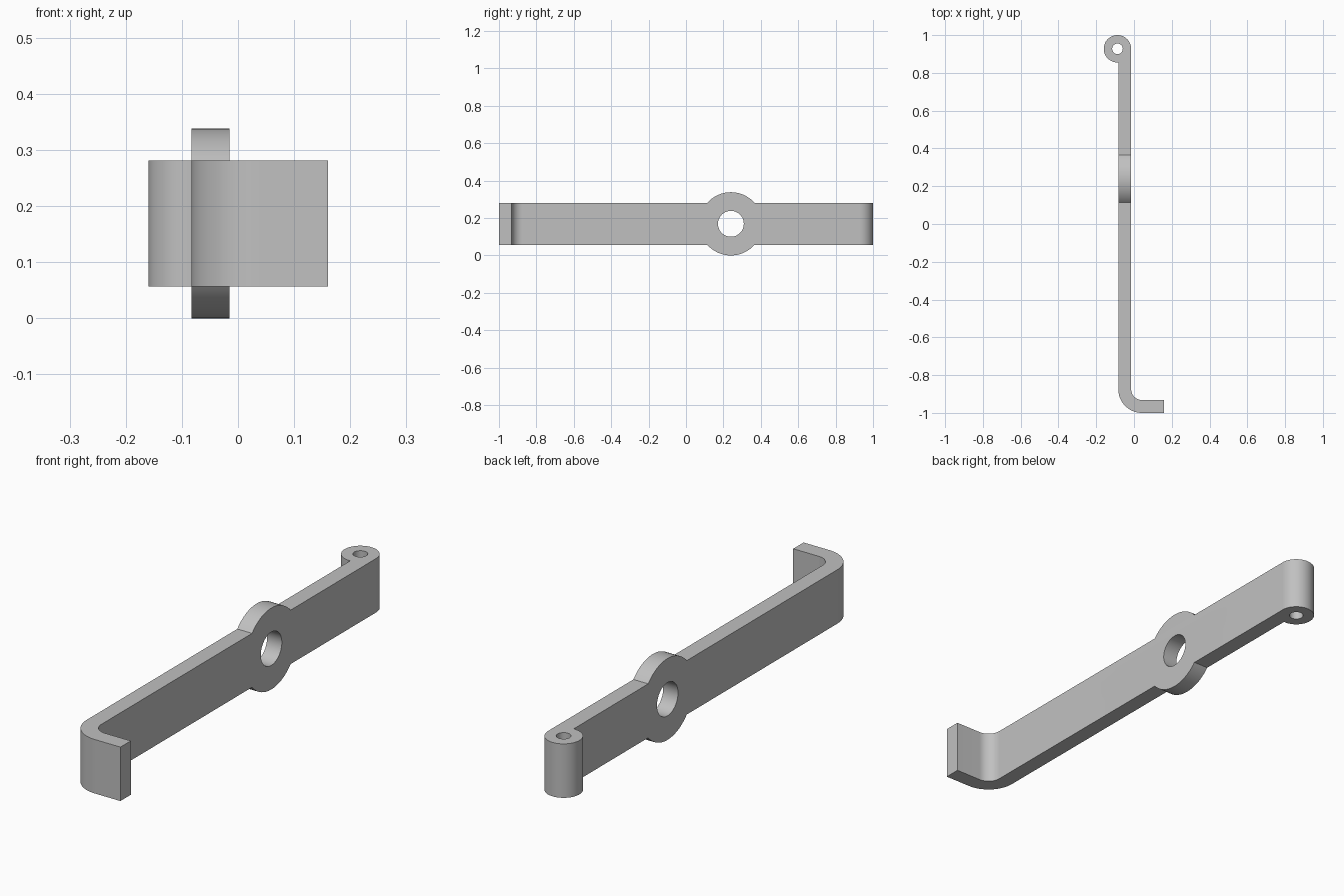
import bpy, bmesh
from math import sin, cos, pi, radians, acos
from mathutils import Matrix

cube = bpy.data.objects.get("Cube")
if cube:
    bpy.data.objects.remove(cube, do_unlink=True)

grey = bpy.data.materials.new("plain grey")
grey.use_nodes = True
colour = (0.53, 0.53, 0.53, 1)
grey.diffuse_color = colour
grey.node_tree.nodes["Principled BSDF"].inputs["Base Color"].default_value = colour

# Main dimensions
left, right = -0.083, -0.015            # faces of the upright strip
thick = right - left
low, high = 0.057, 0.281                # strip edges
mid_z = (low + high) / 2
eye_r, eye_hole = 0.0725, 0.028
eye_x, eye_y = right - eye_r, 1 - eye_r
boss_r, boss_hole, boss_y = mid_z, 0.069, 0.24
bend_out = 0.125
bend_x, bend_y = left + bend_out, -1 + bend_out
tip = 0.16


def finish(name, bm):
    bmesh.ops.recalc_face_normals(bm, faces=bm.faces)
    mesh = bpy.data.meshes.new(name)
    bm.to_mesh(mesh)
    bm.free()
    mesh.materials.append(grey)
    obj = bpy.data.objects.new(name, mesh)
    bpy.context.collection.objects.link(obj)
    return obj


def cylinder(name, radius, depth, place):
    bm = bmesh.new()
    bmesh.ops.create_cone(bm, cap_ends=True, segments=64, radius1=radius,
                          radius2=radius, depth=depth, matrix=place)
    return finish(name, bm)


def arc(cx, cy, r, start, end, steps):
    angles = [start + (end - start) * i / steps for i in range(steps + 1)]
    return [(cx + r * cos(a), cy + r * sin(a)) for a in angles]


def combine(target, tool, operation):
    mod = target.modifiers.new(operation.lower(), "BOOLEAN")
    mod.operation, mod.solver, mod.object = operation, "EXACT", tool
    bpy.context.view_layer.objects.active = target
    bpy.ops.object.modifier_apply(modifier=mod.name)
    bpy.data.objects.remove(tool, do_unlink=True)


# Plan outline: flange, outer bend, rolled eye, inner bend
eye_start = -acos((left - eye_x) / eye_r)
outline = [(tip, -1)]
outline += arc(bend_x, bend_y, bend_out, -pi / 2, -pi, 16)
outline += arc(eye_x, eye_y, eye_r, eye_start, -2 * pi, 48)
outline += arc(bend_x, bend_y, bend_out - thick, -pi, -pi / 2, 16)
outline += [(tip, -1 + thick)]

bm = bmesh.new()
base = bm.faces.new([bm.verts.new((x, y, low)) for x, y in outline])
raised = bmesh.ops.extrude_face_region(bm, geom=[base])["geom"]
bmesh.ops.translate(bm, vec=(0, 0, high - low),
                    verts=[v for v in raised if isinstance(v, bmesh.types.BMVert)])
lever = finish("bent_lever_arm", bm)

# Round boss on the strip, then the pivot hole and the eye hole
across = Matrix.Translation(((left + right) / 2, boss_y, mid_z)) @ Matrix.Rotation(pi / 2, 4, "Y")
upright = Matrix.Translation((eye_x, eye_y, mid_z))
combine(lever, cylinder("boss", boss_r, thick, across), "UNION")
combine(lever, cylinder("pivot_hole", boss_hole, 0.3, across), "DIFFERENCE")
combine(lever, cylinder("eye_hole", eye_hole, 0.5, upright), "DIFFERENCE")

# Smooth curved walls, crisp edges
bpy.ops.object.select_all(action="DESELECT")
lever.select_set(True)
bpy.context.view_layer.objects.active = lever
bpy.ops.object.shade_smooth_by_angle(angle=radians(30))
